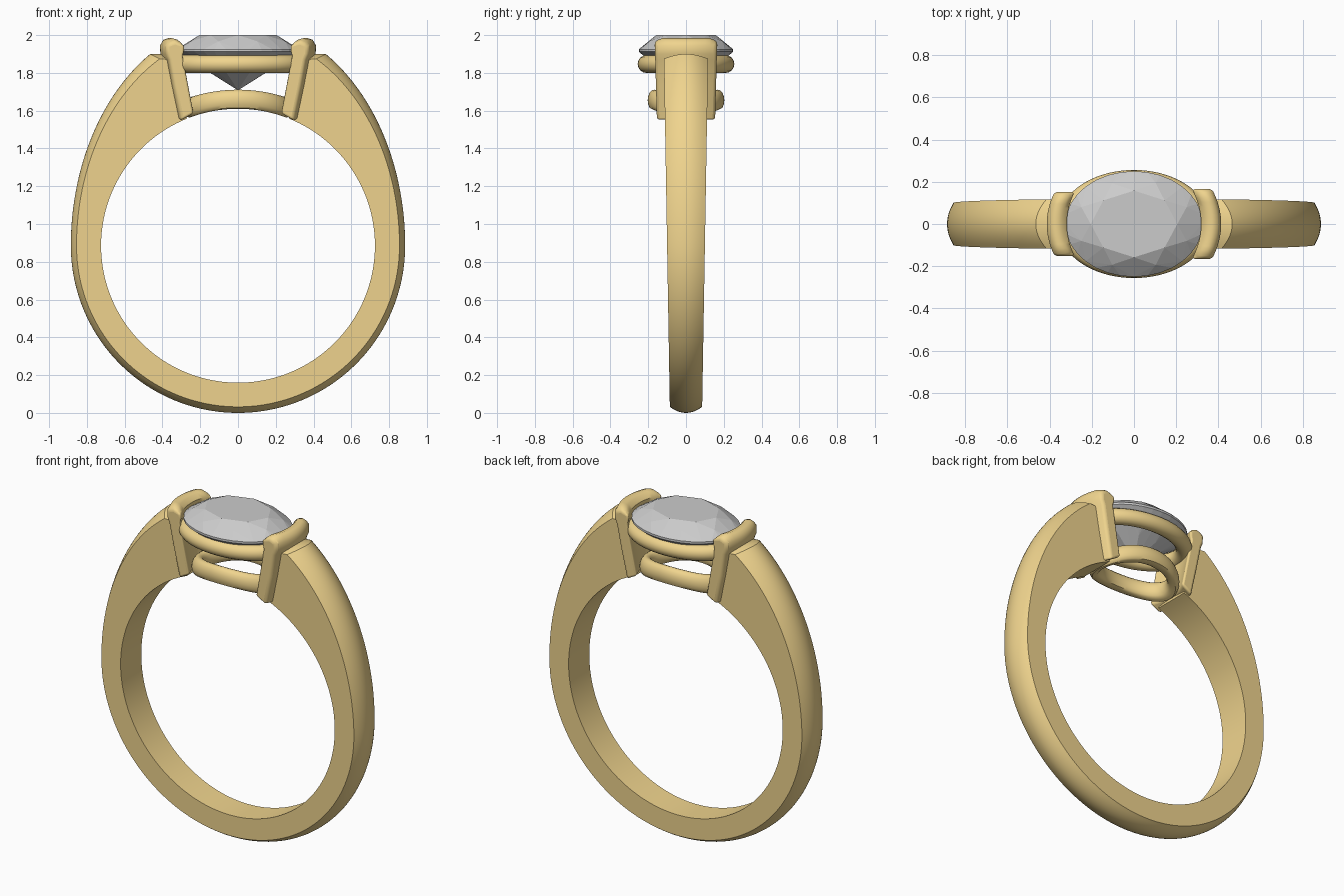
import bpy, bmesh, math
from math import sin, cos, pi, radians
from mathutils import Vector

if "Cube" in bpy.data.objects:
    bpy.data.objects.remove(bpy.data.objects["Cube"])

gold = bpy.data.materials.new("gold")
gold.diffuse_color = (0.87, 0.66, 0.27, 1)
gold.use_nodes = True
gold.node_tree.nodes["Principled BSDF"].inputs["Base Color"].default_value = gold.diffuse_color
CZ = 0.885          # centre height of the finger hole
HOLE = 0.725


def finish(name, bm, mat=None, smooth=35, bevel=0):
    bmesh.ops.recalc_face_normals(bm, faces=bm.faces)
    me = bpy.data.meshes.new(name)
    bm.to_mesh(me)
    bm.free()
    ob = bpy.data.objects.new(name, me)
    bpy.context.collection.objects.link(ob)
    if mat:
        me.materials.append(mat)
    if bevel:
        m = ob.modifiers.new("bevel", 'BEVEL')
        m.width, m.segments, m.limit_method = bevel, 4, 'ANGLE'
        m.angle_limit = radians(50)
    if smooth:
        bpy.context.view_layer.objects.active = ob
        ob.select_set(True)
        bpy.ops.object.shade_smooth_by_angle(angle=radians(smooth))
        ob.select_set(False)
    return ob


def loft(rings, closed=False):
    """Skin a list of closed point loops; cap the ends unless closed."""
    bm = bmesh.new()
    vs = [[bm.verts.new(p) for p in r] for r in rings]
    n = len(vs[0])
    for i in range(len(vs) if closed else len(vs) - 1):
        a, b = vs[i], vs[(i + 1) % len(vs)]
        for j in range(n):
            k = (j + 1) % n
            bm.faces.new((a[j], a[k], b[k], b[j]))
    if not closed:
        bm.faces.new(vs[0])
        bm.faces.new(vs[-1])
    return bm


# Shank: round hole inside, taller domed oval outside, widening to the top
def section(inner, edge, crown, side):
    w = lambda z: 0.085 + 0.017 * z
    pts = [(side * inner[0], -w(inner[1]), inner[1])]
    for i in range(13):
        k = -1 + i / 6
        d = 1 - k * k
        x = edge[0] + (crown[0] - edge[0]) * d
        z = edge[1] + (crown[1] - edge[1]) * d
        pts.append((side * x, k * w(edge[1]), min(z, 1.9)))
    pts.append((side * inner[0], w(inner[1]), inner[1]))
    return pts


def shank_half(side):
    rings = []
    for i in range(81):
        s = -1 + i / 40            # -1 at the bottom, 0 mid height, 1 at the shoulder
        up = s > 0

        def oval(a, b_low, b_up, top_angle):
            t = radians(s * (top_angle if up else 90))
            return a * cos(t), CZ + (b_up if up else b_low) * sin(t)
        rings.append(section(oval(HOLE, HOLE, HOLE, 67), oval(0.855, 0.853, 1.131, 61),
                             oval(0.885, 0.885, 1.193, 58.3), side))
    rings.append(section((0.27, 1.558), (0.355, 1.87), (0.36, 1.9), side))
    return rings


left, right = shank_half(-1), shank_half(1)
finish("shank", loft(left[:0:-1] + right), gold, 25)


# Bar prongs: leaning plates that wrap the ends of the stone
def bar(name, side, half):
    profile = [(0.263, 1.585), (0.33, 1.548), (0.37, 1.73), (0.398, 1.87), (0.411, 1.9),
               (0.413, 1.945), (0.395, 1.975), (0.37, 1.984), (0.34, 1.975),
               (0.318, 1.95), (0.318, 1.915), (0.325, 1.89)]
    rings = []
    for i in range(17):
        k = -1 + i / 8
        ring = []
        for x, z in profile:
            y = k * (half - 0.012 * (1.98 - z) / 0.43)
            drop = 0.02 * max(0, abs(k) - 0.8) / 0.2 if z > 1.96 else 0
            ring.append((side * (x - 1.6 * y * y), y, z - drop))
        rings.append(ring)
    finish(name, loft(rings), gold, 40, 0.014)


bar("right_bar_prong", 1, 0.166)
bar("left_bar_prong", -1, 0.152)


# Gallery rings: oval tubes, the lower one following the finger curve
def oval_tube(name, a, b, z0, rw, rz, bend=0, flat_bottom=False):
    rings = []
    for i in range(72):
        t = 2 * pi * i / 72
        c = Vector((a * cos(t), b * sin(t), z0))
        nrm = Vector((cos(t) / a, sin(t) / b, 0)).normalized()
        ring = []
        for j in range(16):
            u = 2 * pi * j / 16
            p = c + nrm * rw * cos(u)
            dz = rz * sin(u)
            p.z += dz - bend * p.x ** 2
            if flat_bottom:
                p.z = max(p.z, CZ + math.sqrt(HOLE ** 2 - p.x ** 2))
            ring.append(p)
        rings.append(ring)
    finish(name, loft(rings, True), gold, 40)


oval_tube("upper_gallery_ring", 0.315, 0.21, 1.847, 0.046, 0.047)
oval_tube("lower_gallery_ring", 0.245, 0.168, 1.655, 0.035, 0.056, 0.62, True)

# Oval brilliant stone: hull of table, crown, girdle, pavilion and culet points
bm = bmesh.new()


def tier(n, a, b, z, turn=0):
    for i in range(n):
        t = 2 * pi * (i + turn) / n
        bm.verts.new((a * cos(t), b * sin(t), z))


tier(8, 0.205, 0.158, 2.0)
tier(8, 0.27, 0.209, 1.967, 0.5)
tier(32, 0.325, 0.25, 1.925)
tier(32, 0.325, 0.25, 1.912)
tier(8, 0.16, 0.123, 1.802, 0.5)
bm.verts.new((0, 0, 1.708))
bmesh.ops.convex_hull(bm, input=bm.verts)
bmesh.ops.dissolve_limit(bm, angle_limit=radians(1), verts=bm.verts, edges=bm.edges)
finish("oval_stone", bm, None, 0)
